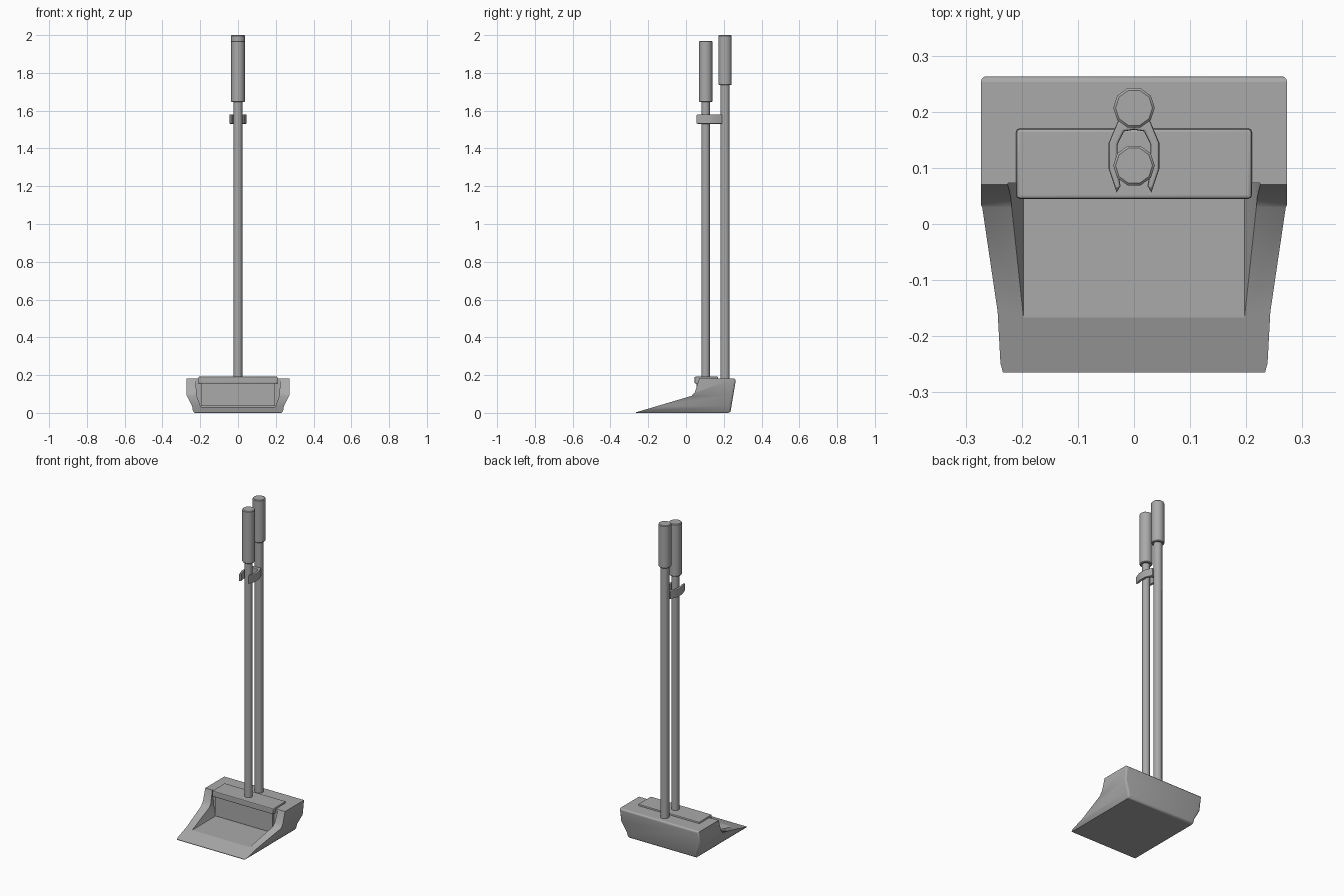
import bpy, bmesh, math
from mathutils import Matrix

cube = bpy.data.objects.get("Cube")
if cube:
    bpy.data.objects.remove(cube, do_unlink=True)

grey = bpy.data.materials.new("plain_grey")
grey.use_nodes = True
GREY = (0.4, 0.4, 0.4, 1)
grey.diffuse_color = GREY
grey.node_tree.nodes["Principled BSDF"].inputs["Base Color"].default_value = GREY


def finish(name, bm):
    """Turn a bmesh into a named, shaded object."""
    bmesh.ops.recalc_face_normals(bm, faces=bm.faces)
    mesh = bpy.data.meshes.new(name)
    bm.to_mesh(mesh)
    bm.free()
    mesh.materials.append(grey)
    obj = bpy.data.objects.new(name, mesh)
    bpy.context.collection.objects.link(obj)
    smooth(obj)
    return obj


def activate(obj):
    bpy.ops.object.select_all(action="DESELECT")
    obj.select_set(True)
    bpy.context.view_layer.objects.active = obj


def smooth(obj):
    activate(obj)
    bpy.ops.object.shade_smooth_by_angle(angle=math.radians(40))


def prism(name, points, start, end, place):
    """Extrude a 2D outline from start to end; place maps (u, v, depth) to xyz."""
    bm = bmesh.new()
    rings = [[bm.verts.new(place(u, v, d)) for u, v in points] for d in (start, end)]
    bm.faces.new(rings[0])
    bm.faces.new(rings[1])
    n = len(points)
    for i in range(n):
        j = (i + 1) % n
        bm.faces.new((rings[0][i], rings[0][j], rings[1][j], rings[1][i]))
    return finish(name, bm)


def along_x(u, v, d):
    return (d, u, v)


def along_y(u, v, d):
    return (u, d, v)


def along_z(u, v, d):
    return (u, v, d)


def mirrored(half):
    return half + [(-u, v) for u, v in reversed(half)]


def combine(obj, cutter, operation):
    """Apply a boolean and remove its helper."""
    activate(obj)
    mod = obj.modifiers.new("shape", "BOOLEAN")
    mod.operation, mod.solver, mod.object = operation, "EXACT", cutter
    bpy.ops.object.modifier_apply(modifier=mod.name)
    bpy.data.objects.remove(cutter, do_unlink=True)


def bevel_edges(obj, width, segments, rule):
    bm = bmesh.new()
    bm.from_mesh(obj.data)
    bmesh.ops.dissolve_limit(bm, angle_limit=0.01, verts=bm.verts, edges=bm.edges)
    edges = [e for e in bm.edges if rule(e)]
    bmesh.ops.bevel(bm, geom=edges, offset=width, segments=segments,
                    profile=0.5, affect="EDGES", clamp_overlap=True)
    bm.to_mesh(obj.data)
    bm.free()


# Dustpan: side silhouette crossed with the front silhouette, then hollowed
side = [(-0.265, 0), (0.235, 0), (0.265, 0.182), (0.07, 0.182),
        (0.047, 0.11), (0.03, 0.09), (-0.265, 0.003)]
pan = prism("dustpan", side, -0.4, 0.4, along_x)
section = mirrored([(0.23, -0.001), (0.238, 0.008), (0.243, 0.035),
                    (0.273, 0.095), (0.273, 0.3)])
combine(pan, prism("pan_section", section, -0.5, 0.5, along_y), "INTERSECT")
bevel_edges(pan, 0.012, 3, lambda e: all(v.co.y > 0.2 for v in e.verts))
hollow = mirrored([(0.197, 0.032), (0.218, 0.09), (0.225, 0.182), (0.225, 0.3)])
combine(pan, prism("pan_hollow", hollow, -0.5, 0.073, along_y), "DIFFERENCE")
smooth(pan)


# Brush: head and bristle block
def box(name, x, y0, y1, z0, z1, width):
    obj = prism(name, [(-x, y0), (x, y0), (x, y1), (-x, y1)], z0, z1, along_z)
    if width:
        bevel_edges(obj, width, 2, lambda e: True)
        smooth(obj)
    return obj


box("brush_head", 0.21, 0.045, 0.17, 0.155, 0.192, 0.006)
box("brush_bristles", 0.197, 0.056, 0.16, 0.036, 0.157, 0)


# Handles: round poles with ten-sided grips
def rod(name, y, radius, z0, z1, sides, width):
    bm = bmesh.new()
    place = Matrix.Translation((0, y, (z0 + z1) / 2)) @ Matrix.Rotation(math.pi / 2, 4, "Z")
    bmesh.ops.create_cone(bm, cap_ends=True, segments=sides, radius1=radius,
                          radius2=radius, depth=z1 - z0, matrix=place)
    obj = finish(name, bm)
    if width:
        bevel_edges(obj, width, 1, lambda e: abs(e.verts[0].co.z - e.verts[1].co.z) < 0.001)
        smooth(obj)


for label, y, radius, foot, joint, top in (("brush", 0.104, 0.023, 0.18, 1.645, 1.97),
                                           ("pan", 0.207, 0.025, 0.17, 1.735, 2.0)):
    rod(label + "_pole", y, radius, foot, joint + 0.05, 10, 0)
    rod(label + "_grip", y, 0.037, joint, top, 10, 0.004)

# Clip: open-fronted clamp holding the brush pole to the pan pole
outer = [(0.031, 0.056), (0.045, 0.098), (0.045, 0.145), (0.026, 0.19)]
inner = [(0.0, 0.168), (0.018, 0.165), (0.029, 0.142), (0.03, 0.1), (0.024, 0.068)]
clip_outline = mirrored(outer) + [(-u, v) for u, v in reversed(inner)] + inner[1:]
clip = prism("pole_clip", clip_outline, 1.53, 1.58, along_z)
bevel_edges(clip, 0.004, 2, lambda e: abs(e.verts[0].co.z - e.verts[1].co.z) < 0.001)
smooth(clip)
